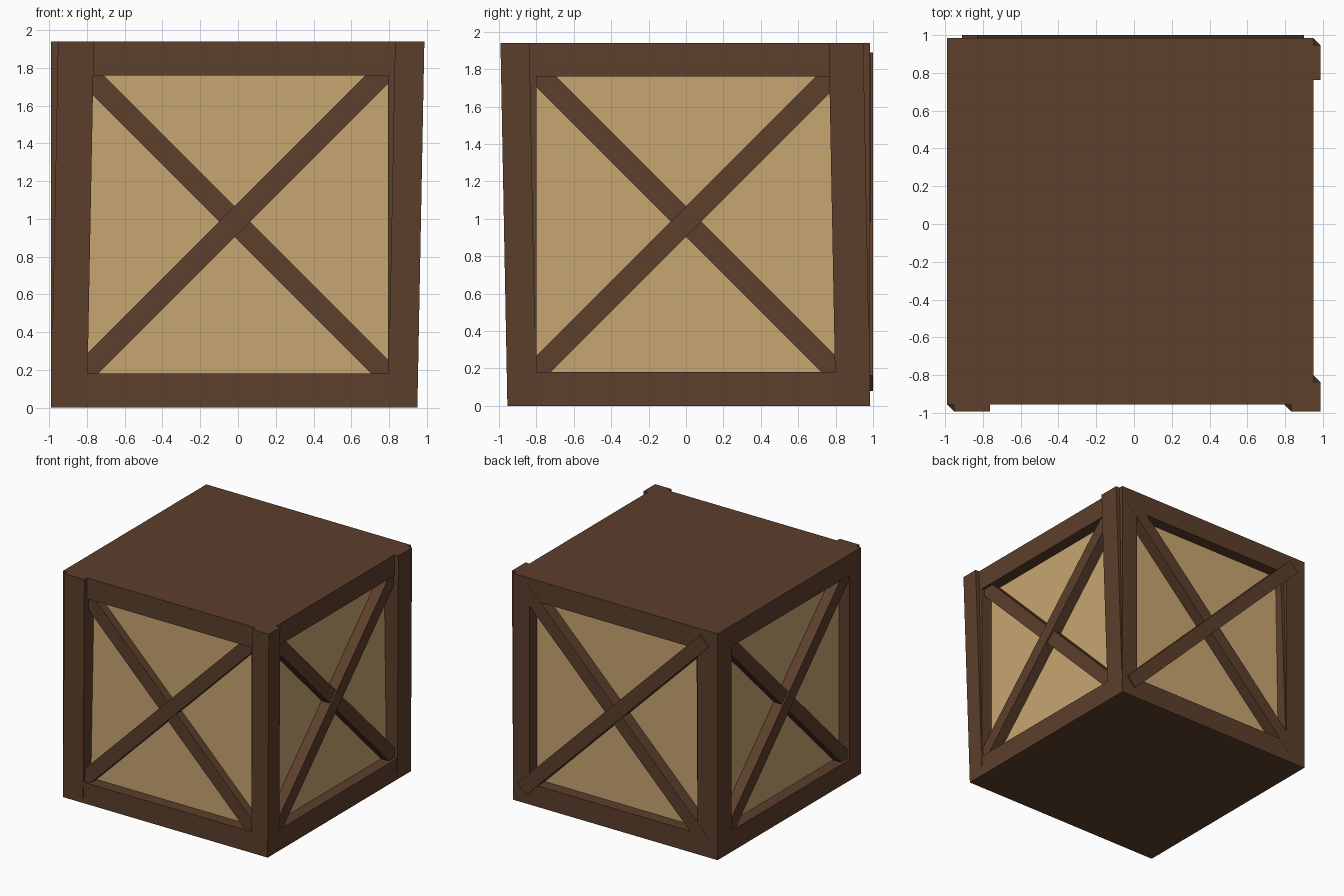
import bpy, bmesh, math
from mathutils import Matrix, Vector

if "Cube" in bpy.data.objects:
    bpy.data.objects.remove(bpy.data.objects["Cube"])

# Outer frame extents, inner opening and rails
X0, X1, Y0, Y1, H = -0.99, 0.95, -0.955, 0.985, 1.94
INNER, RAIL, RECESS = 0.80, 0.18, 0.10
LEAN = Vector((0.037, -0.037, 0))


def material(name, rgb):
    m = bpy.data.materials.new(name)
    m.diffuse_color = (*rgb, 1)
    m.use_nodes = True
    m.node_tree.nodes["Principled BSDF"].inputs["Base Color"].default_value = m.diffuse_color
    return m


DARK = material("dark_wood", (0.107, 0.050, 0.025))
LIGHT = material("light_wood", (0.584, 0.381, 0.165))


def box(name, lo, hi, mat, lean=None, matrix=None):
    """Box between two corners; lean slides the top face, matrix places it."""
    lo, hi = Vector(lo), Vector(hi)
    bm = bmesh.new()
    bmesh.ops.create_cube(bm, size=1)
    for v in bm.verts:
        top = v.co.z > 0
        v.co = (lo + hi) / 2 + v.co * (hi - lo)
        if lean and top:
            v.co += lean
    if matrix:
        bm.transform(matrix)
    mesh = bpy.data.meshes.new(name)
    bm.to_mesh(mesh)
    bm.free()
    mesh.materials.append(mat)
    ob = bpy.data.objects.new(name, mesh)
    bpy.context.collection.objects.link(ob)
    return ob


# Inner panels, bottom and lid
box("panel_core", (X0 + RECESS, Y0 + RECESS, 0.1), (X1 - RECESS, Y1 - RECESS, H - 0.1), LIGHT)
box("bottom_slab", (X0, Y0, 0), (X1, Y1, RAIL), DARK)
box("top_slab", (X0, Y0, H - RAIL), (X1, Y1, H), DARK)

# Straight corner posts, each with a leaning post
for side, xa, xb in (("left", X0, -INNER), ("right", INNER - 0.005, X1)):
    for end, ya, yb in (("front", Y0, -INNER), ("back", INNER, Y1)):
        box(f"{end}_{side}_post", (xa, ya, 0), (xb, yb, H), DARK)
        box(f"{end}_{side}_leaning_post", (xa, ya, 0), (xb, yb, H), DARK, lean=LEAN)

# Crossed braces: local x runs along the face, local -y points outwards
LENGTH, WIDTH = 2.445, 0.115
faces = (("front", 0, 0.94, (-0.018, 0)), ("right", 90, 0.94, (0, 0)),
         ("back", 180, 1.0, (-0.005, 0)), ("left", 270, 0.98, (0, 0)))
for face, turn, reach, (cx, cy) in faces:
    place = Matrix.Translation((cx, cy, 0.985)) @ Matrix.Rotation(math.radians(turn), 4, 'Z')
    for kind, angle, depth in (("rising", -45, reach), ("falling", 45, reach - 0.014)):
        box(f"{face}_{kind}_brace", (-LENGTH / 2, -depth, -WIDTH / 2),
            (LENGTH / 2, -depth + 0.12, WIDTH / 2), DARK,
            matrix=place @ Matrix.Rotation(math.radians(angle), 4, 'Y'))
